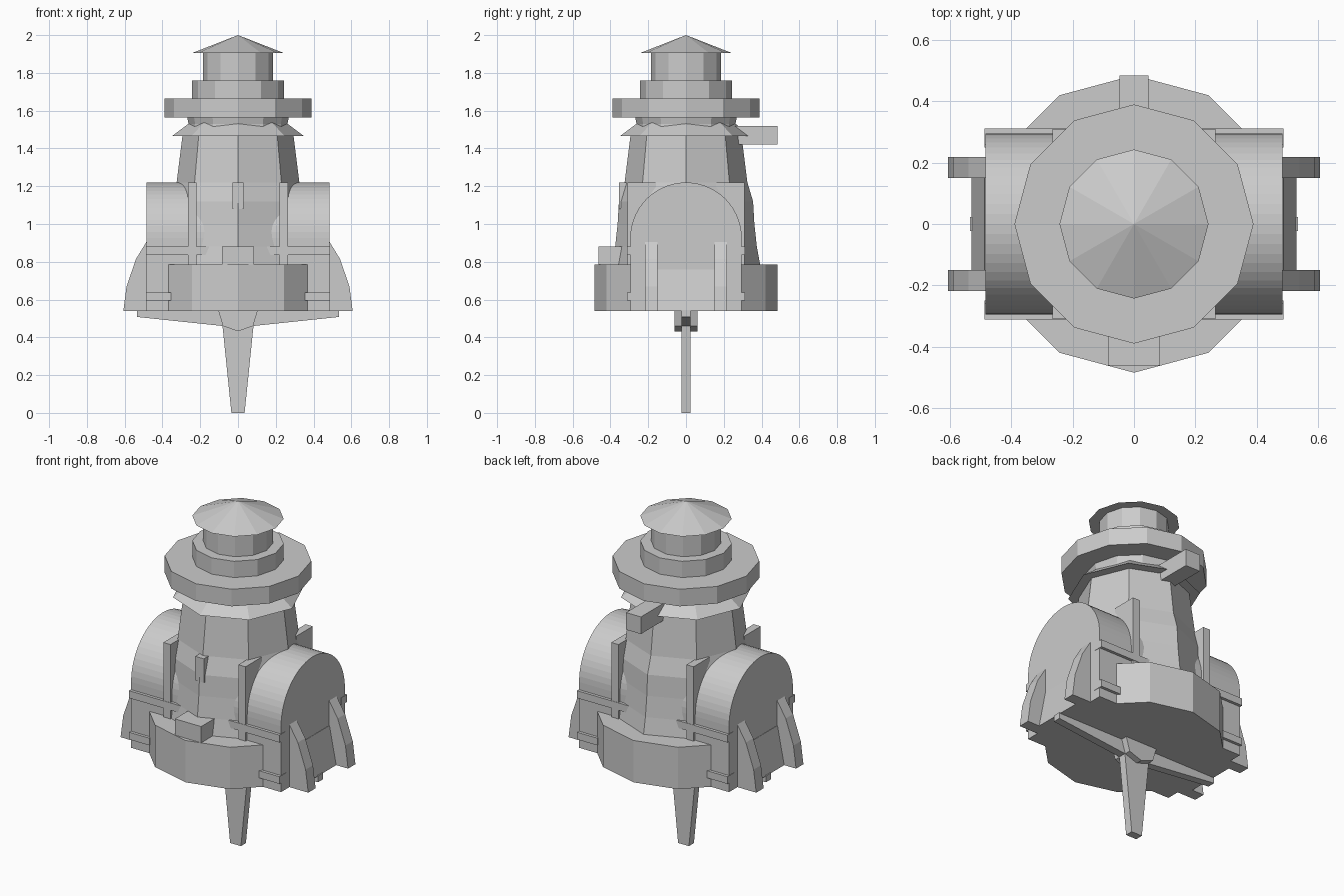
import bpy, bmesh, math

if "Cube" in bpy.data.objects:
    bpy.data.objects.remove(bpy.data.objects["Cube"])

grey = bpy.data.materials.new("light grey")
grey.diffuse_color = (0.6, 0.6, 0.6, 1)
grey.use_nodes = True
grey.node_tree.nodes["Principled BSDF"].inputs["Base Color"].default_value = grey.diffuse_color


def finish(name, bm, smooth=False):
    bmesh.ops.recalc_face_normals(bm, faces=bm.faces)
    mesh = bpy.data.meshes.new(name)
    bm.to_mesh(mesh)
    bm.free()
    mesh.materials.append(grey)
    ob = bpy.data.objects.new(name, mesh)
    bpy.context.collection.objects.link(ob)
    return ob


def lathe(name, sides, profile):
    """Stack of polygon rings (radius, z), closed at both ends."""
    bm = bmesh.new()
    rings = []
    for r, z in profile:
        rings.append([bm.verts.new((r * math.sin(2 * math.pi * i / sides),
                                    -r * math.cos(2 * math.pi * i / sides), z))
                      for i in range(sides)])
    for a, b in zip(rings, rings[1:]):
        for i in range(sides):
            j = (i + 1) % sides
            bm.faces.new((a[i], a[j], b[j], b[i]))
    bm.faces.new(rings[0])
    bm.faces.new(rings[-1])
    bmesh.ops.remove_doubles(bm, verts=bm.verts, dist=1e-5)
    return finish(name, bm)


def prism(name, points, lo, hi, axis):
    """Extrude a profile along x (points are y, z) or along y (points are x, z)."""
    bm = bmesh.new()
    ends = []
    for d in (lo, hi):
        ends.append([bm.verts.new((d, u, z) if axis == "x" else (u, d, z))
                     for u, z in points])
    a, b = ends
    n = len(points)
    for i in range(n):
        j = (i + 1) % n
        bm.faces.new((a[i], a[j], b[j], b[i]))
    bm.faces.new(a)
    bm.faces.new(b)
    return finish(name, bm)


def box(name, x0, x1, y0, y1, z0, z1):
    return prism(name, [(x0, z0), (x1, z0), (x1, z1), (x0, z1)], y0, y1, "y")


# Main tower and stacked tiers
lathe("base", 12, [(0.485, 0.54), (0.485, 0.785)])
lathe("tower", 8, [(0.395, 0.77), (0.375, 0.88), (0.362, 1.0), (0.355, 1.12),
                   (0.325, 1.22), (0.29, 1.5)])
lathe("neck", 12, [(0.287, 1.2), (0.262, 1.53), (0.27, 1.57)])
lathe("eave", 8, [(0.35, 1.465), (0.25, 1.54)])
lathe("gallery", 12, [(0.39, 1.565), (0.39, 1.665)])
lathe("upper_tier", 12, [(0.243, 1.66), (0.243, 1.76)])
lathe("lantern", 12, [(0.185, 1.75), (0.185, 1.91)])
lathe("roof", 12, [(0.243, 1.905), (0.0001, 2.0)])

# Arched side housing running through the tower
arch = [(-0.295, 0.54), (0.295, 0.54)]
arch += [(0.295 * math.cos(math.pi * i / 28), 0.925 + 0.295 * math.sin(math.pi * i / 28))
         for i in range(29)]
prism("arched_housing", arch, -0.485, 0.485, "x")

# Details repeated on the left and right, front and back
for sx, side in ((-1, "left"), (1, "right")):
    for sy, end in ((-1, "front"), (1, "back")):
        tag = f"{side}_{end}"
        y0, y1 = sorted((sy * 0.15, sy * 0.218))
        prism("fin_" + tag, [(sx * x, z) for x, z in (
            (0.46, 0.54), (0.607, 0.54), (0.59, 0.67), (0.54, 0.815),
            (0.485, 0.905), (0.46, 0.905))], y0, y1, "y")
        x0, x1 = sorted((sx * 0.22, sx * 0.266))
        y0, y1 = sorted((sy * 0.16, sy * 0.31))
        box("post_" + tag, x0, x1, y0, y1, 0.78, 1.22)
        x0, x1 = sorted((sx * 0.355, sx * 0.487))
        y0, y1 = sorted((sy * 0.25, sy * 0.312))
        box("lower_rail_" + tag, x0, x1, y0, y1, 0.595, 0.637)
    # Sloping panel between the fins
    prism("sloped_panel_" + side, [(sx * x, z) for x, z in (
        (0.46, 0.54), (0.53, 0.54), (0.487, 0.76), (0.46, 0.76))], -0.16, 0.16, "y")

for sy, end in ((-1, "front"), (1, "back")):
    y0, y1 = sorted((sy * 0.26, sy * 0.312))
    box("upper_rail_" + end, -0.487, 0.487, y0, y1, 0.837, 0.88)

# Front step, front slab and rear beam
box("front_step", -0.085, 0.085, -0.462, -0.3, 0.78, 0.88)
box("front_slab", -0.028, 0.028, -0.355, -0.25, 1.08, 1.22)
box("rear_beam", -0.048, 0.048, 0.24, 0.485, 1.42, 1.52)

# Keel, hub and spike under the base
prism("keel", [(-0.535, 0.545), (-0.535, 0.508), (-0.08, 0.46), (0.08, 0.46),
               (0.535, 0.508), (0.535, 0.545)], -0.023, 0.023, "y")
prism("hub", [(-0.105, 0.545), (-0.08, 0.46), (0, 0.432), (0.08, 0.46),
              (0.105, 0.545)], -0.06, 0.06, "y")
prism("spike", [(-0.083, 0.47), (-0.035, 0), (0.035, 0), (0.083, 0.47)],
      -0.023, 0.023, "y")
